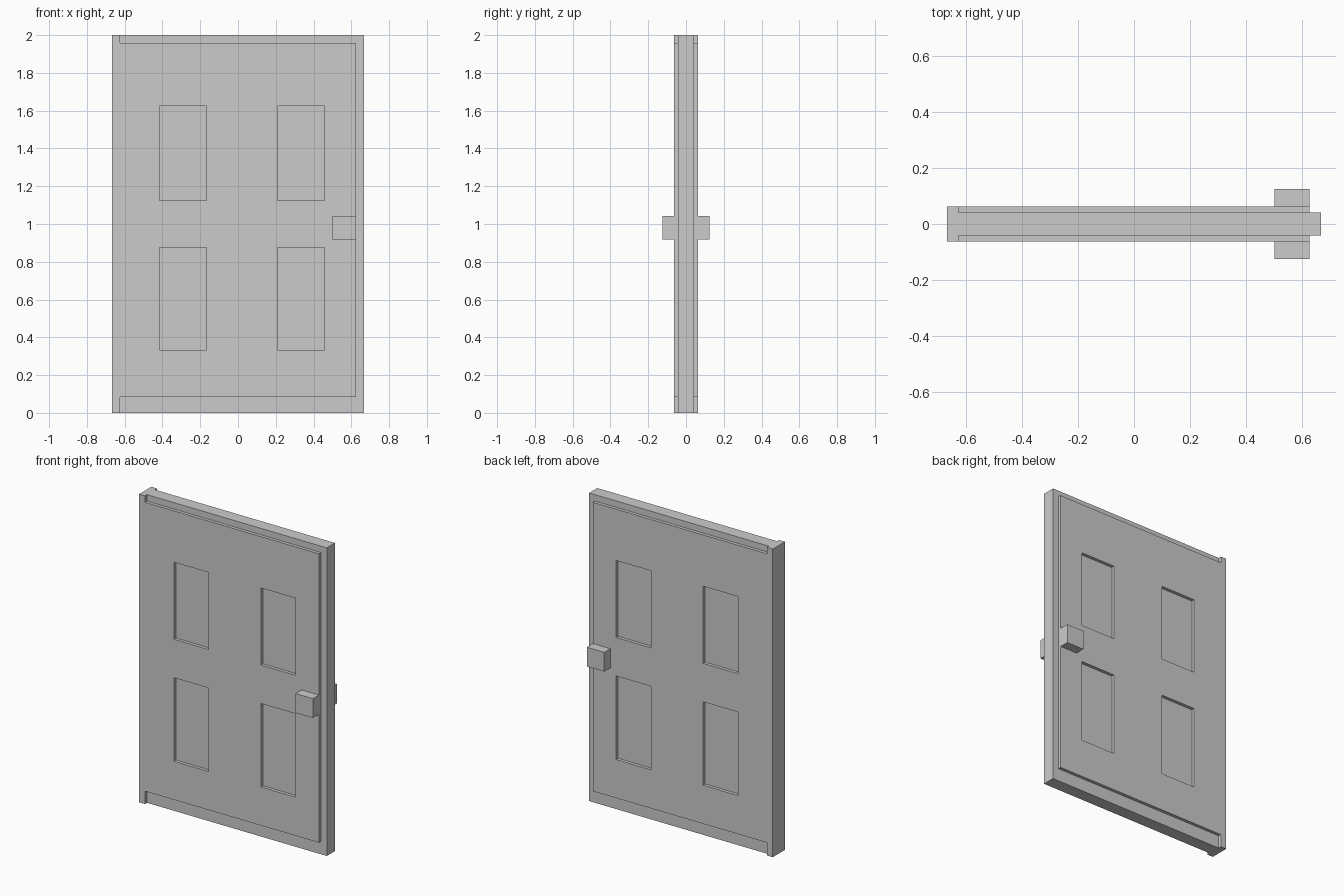
import bpy

if "Cube" in bpy.data.objects:
    bpy.data.objects.remove(bpy.data.objects["Cube"])

U = 2 / 48  # modelling unit: the door is 32 x 48 units


def box(name, x0, x1, y0, y1, z0, z1):
    """Axis-aligned box from its limits in modelling units."""
    bpy.ops.mesh.primitive_cube_add(size=1)
    ob = bpy.context.object
    ob.name = name
    ob.scale = ((x1 - x0) * U, (y1 - y0) * U, (z1 - z0) * U)
    ob.location = ((x0 + x1) / 2 * U, (y0 + y1) / 2 * U, (z0 + z1) / 2 * U)
    bpy.ops.object.transform_apply(location=True, rotation=True, scale=True)
    return ob


def both_sides(name, x0, x1, y0, y1, z0, z1):
    """The same box on the front and the back of the door."""
    return [box("front_" + name, x0, x1, -y1, -y0, z0, z1),
            box("back_" + name, x0, x1, y0, y1, z0, z1)]


def carve(target, cutter):
    """Subtract a cutter and discard it."""
    cutter.hide_render = True
    mod = target.modifiers.new("cut", 'BOOLEAN')
    mod.operation = 'DIFFERENCE'
    mod.solver = 'EXACT'
    mod.object = cutter
    bpy.context.view_layer.objects.active = target
    bpy.ops.object.modifier_apply(modifier=mod.name)
    bpy.data.objects.remove(cutter, do_unlink=True)


# Door slab, hinge edge on the left
door = box("door_panel", -16, 16, -1.5, 1.5, 0, 48)

# Stepped rim along the top, bottom and latch edge
rim = [(-15, 17, 47, 49), (-15, 17, -1, 2), (15, 17, -1, 49)]
# Four recessed panels
recesses = [(x, x + 6, z0, z1) for x in (-10, 5) for z0, z1 in ((8, 21), (27, 39))]
for x0, x1, z0, z1 in rim + recesses:
    for cutter in both_sides("cutter", x0, x1, 1, 2, z0, z1):
        carve(door, cutter)

# Square knobs
both_sides("knob", 12, 15, 1.5, 3, 22, 25)
